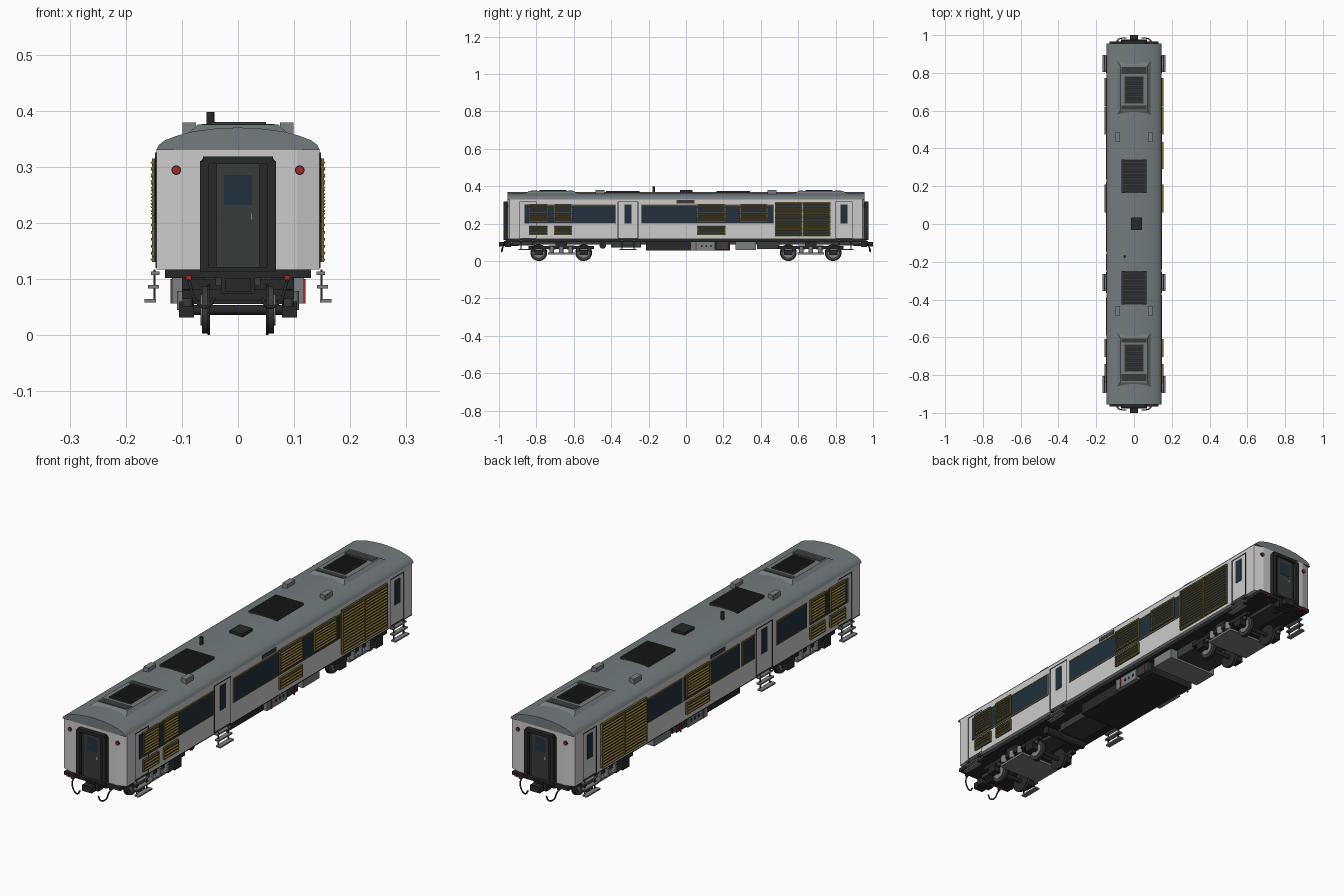
import bpy, bmesh, math
from mathutils import Matrix, Vector

cube = bpy.data.objects.get("Cube")
if cube:
    bpy.data.objects.remove(cube, do_unlink=True)


def material(name, r, g, b):
    m = bpy.data.materials.new(name)
    m.use_nodes = True
    m.diffuse_color = (r, g, b, 1)
    m.node_tree.nodes["Principled BSDF"].inputs["Base Color"].default_value = (r, g, b, 1)
    return m


PAINT = material("wall_paint", .52, .52, .52)
ROOF = material("roof_paint", .17, .2, .21)
BLACK = material("black_steel", .02, .022, .022)
DARK = material("dark_panel", .04, .045, .045)
GLASS = material("tinted_glass", .015, .03, .045)
GOLD = material("louvre_brass", .2, .14, .03)
GREY = material("equipment_grey", .2, .22, .22)
RED = material("red_marking", .4, .02, .02)

HALF_W, HALF_L = .1455, .955
FLOOR, EAVE = .117, .33


def finish(name, bm, mat, smooth=False):
    bmesh.ops.recalc_face_normals(bm, faces=bm.faces)
    mesh = bpy.data.meshes.new(name)
    bm.to_mesh(mesh)
    bm.free()
    mesh.materials.append(mat)
    ob = bpy.data.objects.new(name, mesh)
    bpy.context.collection.objects.link(ob)
    if smooth:
        bpy.ops.object.select_all(action='DESELECT')
        bpy.context.view_layer.objects.active = ob
        ob.select_set(True)
        bpy.ops.object.shade_smooth_by_angle(angle=math.radians(35))
    return ob


def boxes(name, bounds, mat, tilt=0):
    """One object from several (x, y, z) range triples."""
    bm = bmesh.new()
    for ranges in bounds:
        mid = Vector([(a + b) / 2 for a, b in ranges])
        size = [abs(b - a) for a, b in ranges]
        place = Matrix.Translation(mid) @ Matrix.Rotation(tilt, 4, 'Y') @ Matrix.Diagonal((*size, 1))
        bmesh.ops.create_cube(bm, size=1, matrix=place)
    return finish(name, bm, mat)


def prism(name, outline, axis, start, end, mat, smooth=False):
    """Extrude a 2D outline along Y (x, z points) or Z (x, y points)."""
    bm = bmesh.new()
    at = (lambda p: (p[0], start, p[1])) if axis == 'Y' else (lambda p: (p[0], p[1], start))
    face = bm.faces.new([bm.verts.new(at(p)) for p in outline])
    new = bmesh.ops.extrude_face_region(bm, geom=[face])['geom']
    step = Vector((0, end - start, 0)) if axis == 'Y' else Vector((0, 0, end - start))
    bmesh.ops.translate(bm, vec=step, verts=[v for v in new if isinstance(v, bmesh.types.BMVert)])
    return finish(name, bm, mat, smooth)


def cylinders(name, items, mat, axis='X', sides=24):
    """One object from several (centre, radius, length) items."""
    turn = {'X': Matrix.Rotation(math.pi / 2, 4, 'Y'), 'Y': Matrix.Rotation(math.pi / 2, 4, 'X'),
            'Z': Matrix.Identity(4)}[axis]
    bm = bmesh.new()
    for centre, radius, length in items:
        bmesh.ops.create_cone(bm, cap_ends=True, segments=sides, radius1=radius, radius2=radius,
                              depth=length, matrix=Matrix.Translation(centre) @ turn)
    return finish(name, bm, mat, True)


def tube(name, points, radius, mat):
    curve = bpy.data.curves.new(name, 'CURVE')
    curve.dimensions = '3D'
    curve.bevel_depth, curve.bevel_resolution, curve.resolution_u = radius, 2, 6
    curve.use_fill_caps = True
    spline = curve.splines.new('BEZIER')
    spline.bezier_points.add(len(points) - 1)
    for bp, p in zip(spline.bezier_points, points):
        bp.co = p
        bp.handle_left_type = bp.handle_right_type = 'AUTO'
    curve.materials.append(mat)
    ob = bpy.data.objects.new(name, curve)
    bpy.context.collection.objects.link(ob)


def side(s, ys, zs, proud):
    """Range triple for a plate standing proud of one side wall."""
    return ((s * (HALF_W - .004), s * (HALF_W + proud)), ys, zs)


def frame(s, ys, zs, w, proud):
    (a, b), (c, d) = ys, zs
    return [side(s, (a, a + w), zs, proud), side(s, (b - w, b), zs, proud),
            side(s, ys, (c, c + w), proud), side(s, ys, (d - w, d), proud)]


# Body shell, roof and floor
cut = HALF_W - .04
plan = [(x * sx, y * sy) for sx, sy, pts in
        ((1, -1, ((cut, HALF_L), (HALF_W, HALF_L - .012))), (1, 1, ((HALF_W, HALF_L - .012), (cut, HALF_L))),
         (-1, 1, ((cut, HALF_L), (HALF_W, HALF_L - .012))), (-1, -1, ((HALF_W, HALF_L - .012), (cut, HALF_L))))
        for x, y in pts]
prism("body_walls", plan, 'Z', FLOOR, EAVE, PAINT)
half = [(HALF_W, EAVE), (.141, .339), (.131, .347), (.11, .355), (.08, .363), (.04, .368)]
arch = half + [(0, .37)] + [(-x, z) for x, z in reversed(half)]
prism("roof", arch, 'Y', -HALF_L, HALF_L, ROOF, True)
boxes("underframe", [((-.13, .13), (-HALF_L - .01, HALF_L + .01), (.102, FLOOR))], BLACK)
boxes("centre_sill", [((-.04, .04), (-.93, .93), (.088, .103))], DARK)

# Side windows, louvres and doors; both sides differ slightly
low, high = .2, .302
right_windows = [(-.84, -.375), (-.24, .47)]
left_windows = [(-.86, -.61), (-.59, -.39), (-.245, -.16), (-.145, .05), (.05, .225), (.235, .47)]
tall, short = (.212, .305), (.14, .19)
louvres = [((-.84, -.74), tall), ((-.705, -.61), tall), ((-.84, -.74), short), ((-.705, -.61), short),
           ((.06, .21), tall), ((.06, .21), short), ((.475, .622), (.13, .315)), ((.625, .772), (.13, .315))]
doors = [(-.89, -.8), (-.365, -.255), (.8, .89)]
for s, label, windows in ((1, "left", right_windows), (-1, "right", left_windows)):
    boxes(label + "_windows", [side(s, w, (low, high), .002) for w in windows], GLASS)
    boxes(label + "_window_frames", [b for w in windows for b in frame(s, w, (low, high), .004, .003)], GOLD)
    panels = louvres + ([((.29, .435), tall)] if s > 0 else [])
    boxes(label + "_louvre_backs", [side(s, ys, zs, .004) for ys, zs in panels], DARK)
    boxes(label + "_louvre_frames", [b for ys, zs in panels for b in frame(s, ys, zs, .004, .008)], GOLD)
    slats = []
    for ys, (z0, z1) in panels:
        count = round((z1 - z0) / .012)
        for i in range(count):
            z = z0 + (i + .5) * (z1 - z0) / count
            slats.append(((s * HALF_W, s * (HALF_W + .01)), ys, (z - .0015, z + .0015)))
    boxes(label + "_louvre_slats", slats, GOLD, s * math.radians(25))
    boxes(label + "_door_seams", [b for d in doors for b in frame(s, d, (.12, .318), .003, .0015)], BLACK)
    boxes(label + "_door_windows", [side(s, ((a + b) / 2 - .018, (a + b) / 2 + .018), (low, high), .0025)
                                    for a, b in doors], GLASS)
    boxes(label + "_sign_panel", [side(s, (-.05, .045), (.308, .325), .002)], DARK)
    # Boarding steps below the doors
    treads, struts = [], []
    for y in (-.85, -.31, .85):
        ys = (y - .045, y + .045)
        for x0, x1, z in ((.14, .155, .11), (.141, .16, .086), (.146, .167, .061)):
            treads.append(((s * x0, s * x1), ys, (z - .003, z + .003)))
        for end in (y - .035, y + .03):
            struts.append(((s * .147, s * .151), (end, end + .005), (.06, .117)))
    boxes(label + "_step_treads", treads, GREY)
    boxes(label + "_step_struts", struts, BLACK)

# End walls: gangway, door, lamps, coupler and hoses
for e, label in ((-1, "front"), (1, "back")):
    def ends(a, b):
        return (e * (HALF_L + a), e * (HALF_L + b))
    outer = [(-.068, .115), (.068, .115), (.068, .308), (.06, .318), (-.06, .318), (-.068, .308)]
    prism(label + "_gangway_back", outer, 'Y', *ends(-.003, .005), BLACK)
    boxes(label + "_gangway_frame", [((s * .052, s * .068), ends(.004, .02), (.115, .31)) for s in (-1, 1)]
          + [((-.062, .062), ends(.004, .02), (.305, .318)), ((-.068, .068), ends(.004, .022), (.113, .121))], BLACK)
    boxes(label + "_end_door", [((-.038, .038), ends(.004, .009), (.121, .308))], DARK)
    boxes(label + "_end_door_window", [((-.025, .025), ends(.008, .01), (.232, .285))], GLASS)
    boxes(label + "_end_door_handle", [((-e * .023, -e * .026), ends(.008, .013), (.205, .218))], PAINT)
    cylinders(label + "_lamp_rims", [((s * .11, e * (HALF_L - .001), .294), .0085, .008) for s in (-1, 1)], BLACK, 'Y')
    cylinders(label + "_tail_lamps", [((s * .11, e * HALF_L, .294), .0065, .01) for s in (-1, 1)], RED, 'Y')
    boxes(label + "_coupler", [((-.01, .01), ends(-.06, .03), (.08, .098)), ((-.022, .022), ends(.018, .045), (.077, .102)),
                               ((-.03, .03), ends(-.02, .012), (.074, .104))], BLACK)
    for s in (-1, 1):
        y = e * HALF_L
        tube(label + "_brake_hose", [(s * .088, y, .1), (s * .085, y + e * .02, .088), (s * .075, y + e * .026, .06),
                                     (s * .055, y + e * .03, .05), (s * .042, y + e * .03, .066)], .003, BLACK)
    boxes(label + "_hose_cocks", [((s * .083, s * .093), ends(0, .018), (.098, .106)) for s in (-1, 1)], RED)

# Bogies
for e, label in ((-1, "front"), (1, "back")):
    mid = e * .667
    axles = [mid - .12, mid + .12]
    pairs = [(s, y) for s in (-1, 1) for y in axles]
    cylinders(label + "_wheel_treads", [((s * .058, y, .045), .042, .013) for s, y in pairs], DARK, sides=32)
    cylinders(label + "_wheel_flanges", [((s * .052, y, .045), .045, .004) for s, y in pairs], BLACK, sides=32)
    cylinders(label + "_wheel_hubs", [((s * .064, y, .045), .028, .006) for s, y in pairs], GREY)
    cylinders(label + "_axles", [((0, y, .045), .009, .19) for y in axles], BLACK, sides=16)
    boxes(label + "_axle_boxes", [((s * .078, s * .105), (y - .022, y + .022), (.031, .06)) for s, y in pairs], BLACK)
    boxes(label + "_bogie_frame", [((s * .08, s * .1), (mid - .175, mid + .175), (.064, .08)) for s in (-1, 1)]
          + [((-.095, .095), (y - .018, y + .018), (.062, .082)) for y in (mid - .05, mid + .05)]
          + [((-.1, .1), (mid - .03, mid + .03), (.078, .1))], BLACK)
    boxes(label + "_spring_plank", [((-.1, .1), (mid - .07, mid + .07), (.036, .046))], GREY)
    cylinders(label + "_springs", [((s * .097, mid + o, .062), .012, .034) for s in (-1, 1) for o in (-.05, 0, .05)],
              GREY, 'Z', 16)
    cylinders(label + "_axle_springs", [((s * .09, y + o, .066), .009, .03) for s, y in pairs for o in (-.03, .03)],
              DARK, 'Z', 16)

# Underfloor equipment
boxes("main_equipment_case", [((-.1, .1), (-.215, .235), (.055, .103))], BLACK)
boxes("small_equipment_cases", [((-.085, .085), (.38, .5), (.065, .103)), ((-.06, .06), (-.4, -.24), (.072, .103))], DARK)
boxes("battery_cases", [((s * .05, s * .118), (.025, .155), (.056, .103)) for s in (-1, 1)]
      + [((-.115, .115), (.265, .375), (.06, .103))], GREY)
boxes("battery_case_markings", [((s * .117, s * .12), (y, y + .006), (.056, .1)) for s in (-1, 1)
                                for y in (.05, .2)], RED)
boxes("control_cases", [((s * .06, s * .117), (.16, .23), (.062, .103)) for s in (-1, 1)], DARK)
boxes("case_latches", [((s * .117, s * .12), (y, y + .008), (.075, .085)) for s in (-1, 1)
                       for y in (.08, .105, .13)], BLACK)
cylinders("air_reservoir", [((0, -.445, .083), .017, .2)], BLACK)


# Roof equipment
def roof_grille(name, y0, y1, half_x, z):
    boxes(name + "_bed", [((-half_x, half_x), (y0, y1), (.355, z))], BLACK)
    step = (y1 - y0) / 12
    boxes(name + "_bars", [((-half_x, half_x), (y0 + i * step - .002, y0 + i * step + .002), (z - .002, z + .003))
                           for i in range(13)]
          + [((s * half_x, s * (half_x - .005)), (y0, y1), (z - .002, z + .003)) for s in (-1, 1)], DARK)


for e, label in ((-1, "front"), (1, "back")):
    bm = bmesh.new()
    bmesh.ops.create_cube(bm, size=1, matrix=Matrix.Translation((0, e * .72, .364)) @ Matrix.Diagonal((.19, .31, .022, 1)))
    for v in bm.verts:
        if v.co.z > .364:
            v.co.x *= .76
            v.co.y = e * .72 + (v.co.y - e * .72) * .76
    finish(label + "_cooler_housing", bm, ROOF)
    roof_grille(label + "_cooler_grille", e * .71 - .07, e * .71 + .07, .05, .377)
    boxes(label + "_cooler_vents", [((-.065, .065), (e * a, e * b), (.36, .3765)) for a, b in ((.605, .628), (.795, .83))], DARK)
    y = .165 if e > 0 else -.425
    roof_grille(label + "_roof_grille", y, y + .175, .065, .372)
    boxes(label + "_roof_pods", [((s * .075, s * .099), (e * .435, e * .485), (.352, .379)) for s in (-1, 1)], GREY)
boxes("roof_hatch", [((-.017, .043), (-.033, .035), (.36, .38))], BLACK)
cylinders("exhaust_pipe", [((-.049, -.172, .378), .007, .04)], BLACK, 'Z')
